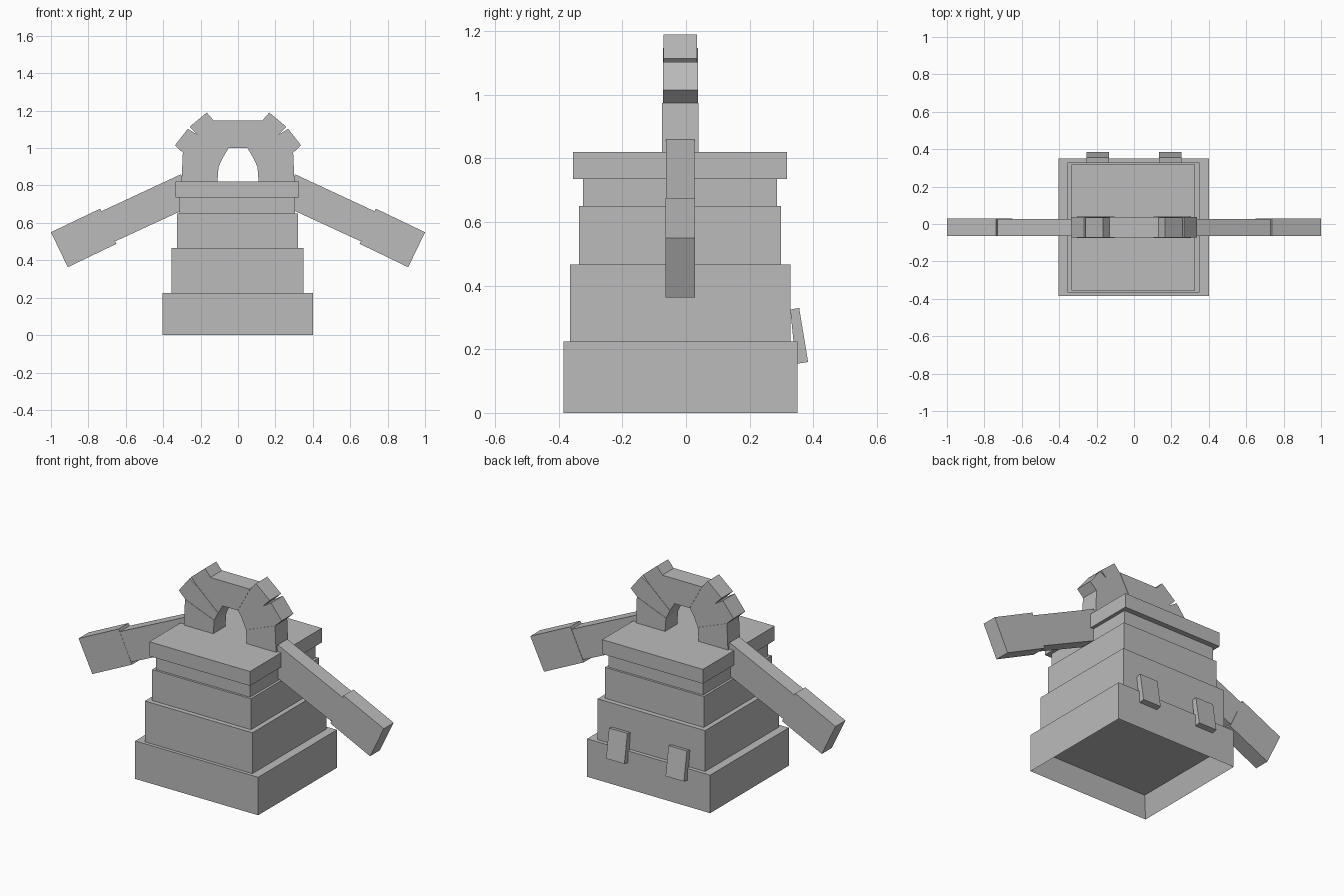
import bpy
import bmesh
from mathutils import Vector

cube = bpy.data.objects.get("Cube")
if cube:
    bpy.data.objects.remove(cube, do_unlink=True)

# Single stone colour
stone = bpy.data.materials.new("grey stone")
stone.use_nodes = True
colour = (0.5, 0.5, 0.5, 1)
stone.diffuse_color = colour
bsdf = next(n for n in stone.node_tree.nodes if n.type == "BSDF_PRINCIPLED")
bsdf.inputs["Base Color"].default_value = colour


def finish(name, bm):
    bmesh.ops.recalc_face_normals(bm, faces=bm.faces[:])
    mesh = bpy.data.meshes.new(name)
    bm.to_mesh(mesh)
    bm.free()
    mesh.materials.append(stone)
    obj = bpy.data.objects.new(name, mesh)
    bpy.context.collection.objects.link(obj)
    return obj


def prism(name, profile, low, high, place):
    """Extrude a 2D profile; place(u, v, depth) gives the 3D position."""
    bm = bmesh.new()
    face = bm.faces.new([bm.verts.new(place(u, v, low)) for u, v in profile])
    shift = Vector(place(0, 0, high)) - Vector(place(0, 0, low))
    out = bmesh.ops.extrude_face_region(bm, geom=[face])
    moved = [g for g in out["geom"] if isinstance(g, bmesh.types.BMVert)]
    bmesh.ops.translate(bm, verts=moved, vec=shift)
    return finish(name, bm)


def front_prism(name, profile, y0, y1, side=1):
    return prism(name, profile, y0, y1, lambda u, v, d: (side * u, d, v))


def tier(name, x0, x1, y0, y1, z0, z1, wall=0, depth=0):
    """Box tier, optionally hollowed from below."""
    bm = bmesh.new()
    bmesh.ops.create_cube(bm, size=1)
    for v in bm.verts:
        v.co = (x1 if v.co.x > 0 else x0,
                y1 if v.co.y > 0 else y0,
                z1 if v.co.z > 0 else z0)
    if wall:
        bottom = min(bm.faces, key=lambda f: f.calc_center_median().z)
        bmesh.ops.inset_region(bm, faces=[bottom], thickness=wall)
        bmesh.ops.translate(bm, verts=bottom.verts[:], vec=(0, 0, depth))
    return finish(name, bm)


# Stepped tower, hollow underneath
tier("base", -0.404, 0.402, -0.385, 0.351, 0, 0.225, wall=0.053, depth=0.12)
tier("lower_tier", -0.355, 0.35, -0.365, 0.328, 0.225, 0.467)
tier("middle_tier", -0.326, 0.321, -0.337, 0.299, 0.467, 0.65)
tier("neck", -0.312, 0.306, -0.324, 0.286, 0.65, 0.735)
tier("cap", -0.333, 0.327, -0.355, 0.318, 0.735, 0.82)

# Arch crown
front_prism("arch_crown",
            [(-0.05, 1.0), (0.05, 1.0), (0.13, 1.147), (-0.13, 1.147)],
            -0.073, 0.037)

leg = [(0.11, 0.82), (0.104, 0.90), (0.295, 0.975), (0.302, 0.82)]
haunch = [(0.104, 0.90), (0.08, 0.95), (0.215, 1.07), (0.268, 1.103),
          (0.337, 1.015), (0.295, 0.975)]
shoulder = [(0.08, 0.95), (0.05, 1.0), (0.13, 1.147), (0.167, 1.19),
            (0.258, 1.114), (0.215, 1.07)]
upper_arm = [(0.305, 0.86), (0.737, 0.659), (0.655, 0.502), (0.225, 0.70)]
forearm = [(0.737, 0.676), (1.0, 0.55), (0.91, 0.363), (0.65, 0.488)]
tab = [(0.328, 0.325), (0.356, 0.33), (0.384, 0.16), (0.345, 0.154)]

for label, side in (("left", 1), ("right", -1)):
    # Arch segments
    front_prism(label + "_arch_leg", leg, -0.075, 0.039, side)
    front_prism(label + "_arch_haunch", haunch, -0.073, 0.037, side)
    front_prism(label + "_arch_shoulder", shoulder, -0.071, 0.035, side)
    # Sloping arms
    front_prism(label + "_upper_arm", upper_arm, -0.063, 0.027, side)
    front_prism(label + "_forearm", forearm, -0.064, 0.029, side)
    # Tilted tabs on the back
    prism(label + "_back_tab", tab, side * 0.195 - 0.06, side * 0.195 + 0.06,
          lambda u, v, d: (d, u, v))
